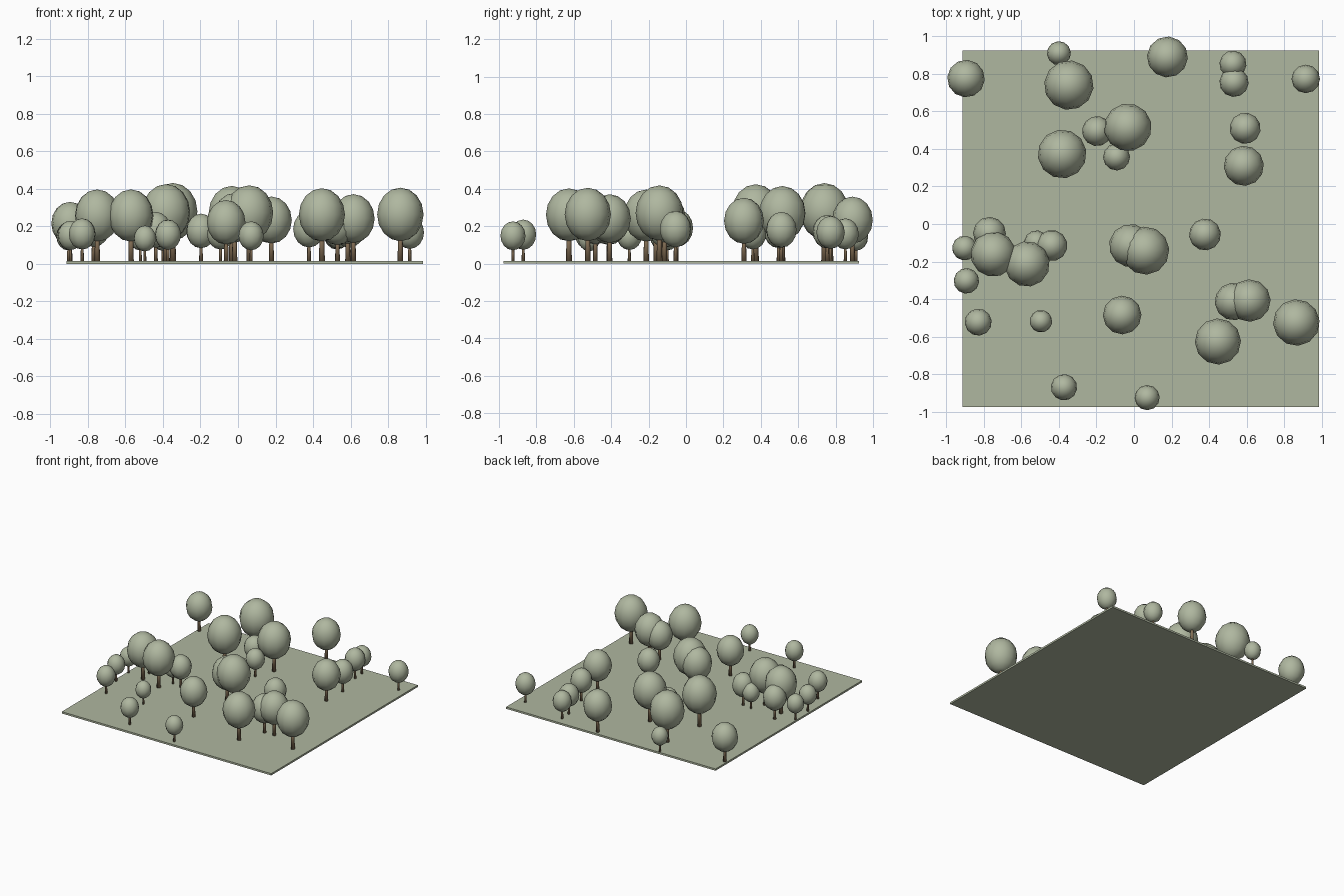
import bpy, bmesh, random
from mathutils import Matrix

if "Cube" in bpy.data.objects:
    bpy.data.objects.remove(bpy.data.objects["Cube"])

random.seed(4)


def material(name, rgb):
    m = bpy.data.materials.new(name)
    m.diffuse_color = (*rgb, 1)
    m.use_nodes = True
    m.node_tree.nodes["Principled BSDF"].inputs["Base Color"].default_value = m.diffuse_color
    return m


sage = material("sage green", (0.43, 0.475, 0.35))
brown = material("bark brown", (0.24, 0.165, 0.095))


def make_mesh(name, bm, mat, smooth):
    me = bpy.data.meshes.new(name)
    for f in bm.faces:
        f.smooth = smooth
    bm.to_mesh(me)
    bm.free()
    me.materials.append(mat)
    return me


def place(name, me, loc, scale=1.0, spin=0.0):
    ob = bpy.data.objects.new(name, me)
    ob.location = loc
    ob.scale = (scale,) * 3
    ob.rotation_euler.z = spin
    bpy.context.collection.objects.link(ob)


# Ground slab
GROUND = 0.015
bm = bmesh.new()
bmesh.ops.create_cube(bm, size=1, matrix=Matrix.Diagonal((1.9, 1.9, GROUND, 1)))
place("ground", make_mesh("ground", bm, sage, False), (0.035, -0.026, GROUND / 2))

# Unit tree: crown radius 1, base at z = 0; every tree is a scaled copy
bm = bmesh.new()
bmesh.ops.create_uvsphere(
    bm, u_segments=12, v_segments=8, radius=1,
    matrix=Matrix.Translation((0, 0, 2)) @ Matrix.Diagonal((1, 1, 1.15, 1)))
crown = make_mesh("crown", bm, sage, True)

bm = bmesh.new()
bmesh.ops.create_cone(bm, cap_ends=True, segments=8, radius1=0.13, radius2=0.09,
                      depth=1.5, matrix=Matrix.Translation((0, 0, 0.75)))
trunk = make_mesh("trunk", bm, brown, True)

# Tree positions and crown radii: x, y, r
trees = [
    (-.895, .775, .10), (-.40, .91, .064), (-.347, .74, .132), (.178, .89, .109),
    (.527, .852, .072), (.533, .755, .078), (.915, .773, .076), (.592, .51, .083),
    (.585, .31, .107), (-.197, .495, .08), (-.033, .515, .127), (-.383, .373, .13),
    (-.093, .357, .072), (.378, -.056, .085), (-.018, -.115, .115), (.06, -.142, .128),
    (-.77, -.05, .088), (-.903, -.128, .066), (-.75, -.16, .121), (-.57, -.213, .121),
    (-.52, -.10, .066), (-.438, -.115, .083), (-.893, -.303, .068), (-.83, -.523, .072),
    (-.496, -.518, .06), (-.063, -.485, .103), (.53, -.413, .10), (.615, -.408, .113),
    (.447, -.626, .123), (.865, -.525, .124), (-.373, -.87, .07), (.07, -.925, .067),
]
for i, (x, y, r) in enumerate(trees, 1):
    spin = random.uniform(0, 6.28)
    place(f"tree_crown_{i}", crown, (x, y, GROUND), r, spin)
    place(f"tree_trunk_{i}", trunk, (x, y, GROUND), r, spin)
